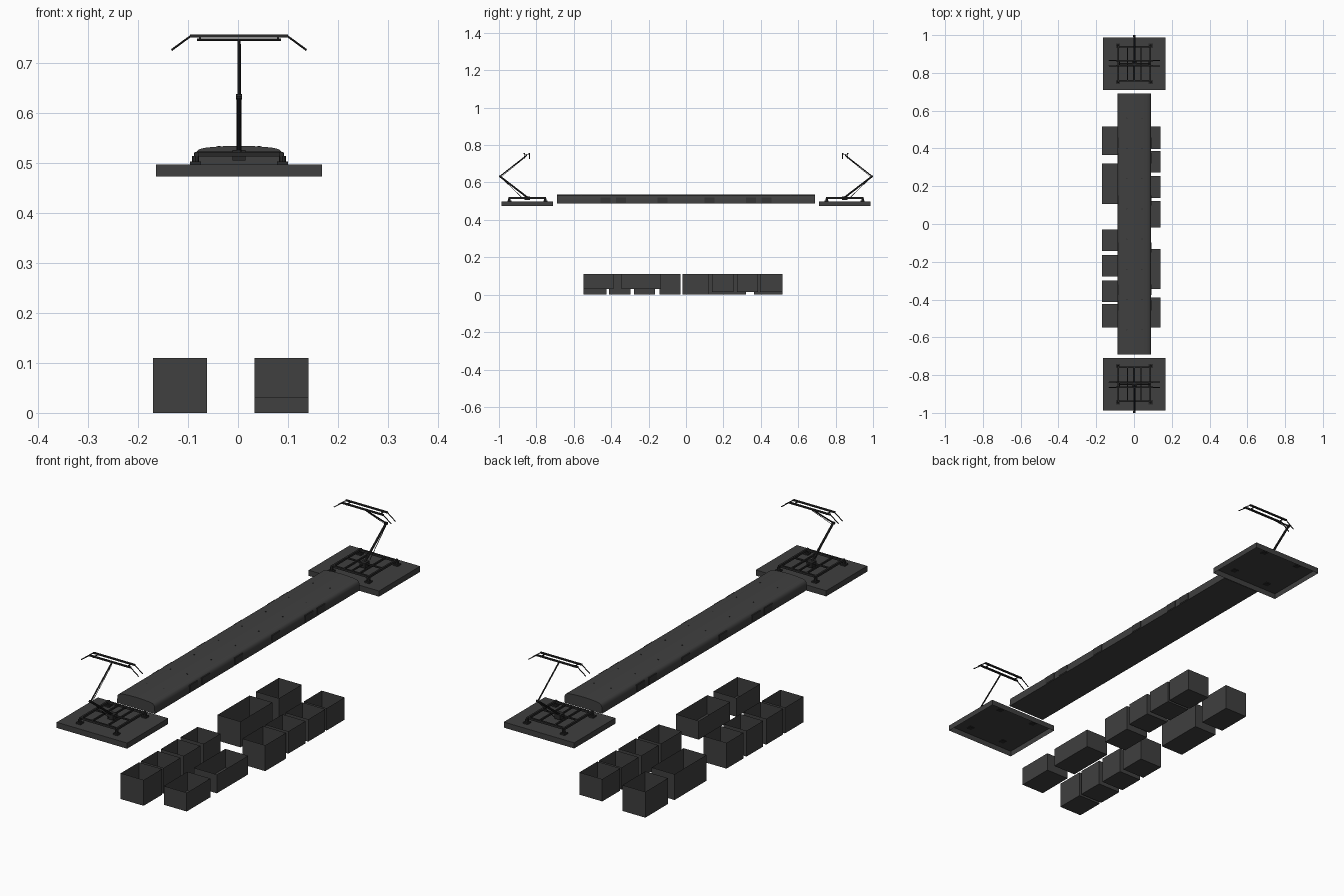
import bpy, bmesh, math
from mathutils import Vector

if "Cube" in bpy.data.objects:
    bpy.data.objects.remove(bpy.data.objects["Cube"])

CX = 0.002  # centre line of the roof equipment


def material(name, v):
    m = bpy.data.materials.new(name)
    m.diffuse_color = (v, v, v, 1)
    m.use_nodes = True
    m.node_tree.nodes["Principled BSDF"].inputs["Base Color"].default_value = m.diffuse_color
    return m


GREY = material("charcoal grey", 0.05)
VENT = material("vent grey", 0.035)
BLACK = material("soft black", 0.022)


def finish(name, bm, mat, recalc=True):
    if recalc:
        bmesh.ops.recalc_face_normals(bm, faces=bm.faces)
    me = bpy.data.meshes.new(name)
    bm.to_mesh(me)
    bm.free()
    me.materials.append(mat)
    ob = bpy.data.objects.new(name, me)
    bpy.context.collection.objects.link(ob)
    return ob


def box(name, x0, x1, y0, y1, z0, z1, mat, open_side=0):
    """Box from bounds; open_side 1 drops the top face, -1 the bottom face."""
    y0, y1 = min(y0, y1), max(y0, y1)
    bm = bmesh.new()
    bmesh.ops.create_cube(bm, size=1)
    for v in bm.verts:
        v.co = ((x0 + x1) / 2 + v.co.x * (x1 - x0),
                (y0 + y1) / 2 + v.co.y * (y1 - y0),
                (z0 + z1) / 2 + v.co.z * (z1 - z0))
    if open_side:
        bm.normal_update()
        gone = [f for f in bm.faces if f.normal.z * open_side > 0.9]
        bmesh.ops.delete(bm, geom=gone, context='FACES')
    return finish(name, bm, mat, not open_side)


def tube(name, points, r, mat, sides=8):
    """Straight round bars joining the points."""
    bm = bmesh.new()
    for a, b in zip(points, points[1:]):
        a, b = Vector(a), Vector(b)
        d = b - a
        M = d.to_track_quat('Z', 'Y').to_matrix().to_4x4()
        M.translation = (a + b) / 2
        bmesh.ops.create_cone(bm, cap_ends=True, segments=sides, radius1=r,
                              radius2=r, depth=d.length, matrix=M)
    return finish(name, bm, mat)


# underfloor boxes, open at the top: y start, y end, bottom
LEFT = [(0.364, 0.517, 0), (0.105, 0.32, 0), (-0.143, -0.03, 0),
        (-0.277, -0.165, 0), (-0.412, -0.298, 0), (-0.547, -0.424, 0)]
RIGHT = [(0.396, 0.517, 0.015), (0.272, 0.386, 0.015), (0.138, 0.253, 0.015),
         (-0.018, 0.122, 0), (-0.344, -0.133, 0.03), (-0.547, -0.388, 0.03)]
for side, x0, x1, rows in (("left", -0.17, -0.062, LEFT), ("right", 0.033, 0.141, RIGHT)):
    for i, (y0, y1, z0) in enumerate(rows):
        box(f"{side}_underfloor_box_{i + 1}", x0, x1, y0, y1, z0, 0.11, GREY, 1)

# long roof fairing with a domed top
half = [(0.089, 0.487), (0.088, 0.514), (0.085, 0.523), (0.079, 0.528),
        (0.065, 0.531), (0.035, 0.5335)]
profile = half + [(0, 0.5345)] + [(-x, z) for x, z in reversed(half)]
bm = bmesh.new()
f = bm.faces.new([bm.verts.new((CX + x, -0.69, z)) for x, z in profile])
ext = bmesh.ops.extrude_face_region(bm, geom=[f])
for v in ext["geom"]:
    if isinstance(v, bmesh.types.BMVert):
        v.co.y = 0.69
roof = finish("roof_fairing", bm, GREY)
bpy.context.view_layer.objects.active = roof
roof.select_set(True)
bpy.ops.object.shade_smooth_by_angle(angle=math.radians(40))
roof.select_set(False)

# side vents and roof bolts
for sx in (-1, 1):
    for y in (-0.43, -0.348, -0.125, 0.125, 0.348, 0.43):
        xs = sorted((CX + sx * 0.086, CX + sx * 0.0905))
        box("roof_side_vent", *xs, y - 0.027, y + 0.027, 0.49, 0.52, VENT)
    for i in range(8):
        y = -0.56 + i * 0.16
        tube("roof_bolt", [(CX + sx * 0.04, y, 0.532), (CX + sx * 0.04, y, 0.5345)],
             0.003, BLACK, 6)


def pantograph(s, end):
    """Platform with a single-arm current collector; s = -1 front, 1 back."""
    yc = s * 0.848

    def P(x, dy, z):  # dy is measured outward from the platform centre
        return (CX + x, yc + s * dy, z)

    def bar(name, x0, x1, d0, d1, z0, z1):
        box(f"{end}_{name}", CX + x0, CX + x1, yc + s * d0, yc + s * d1, z0, z1, BLACK)

    def rod(name, pts, r):
        tube(f"{end}_{name}", [P(*p) for p in pts], r, BLACK)

    box(f"{end}_platform", CX - 0.166, CX + 0.166, s * 0.71, s * 0.987,
        0.473, 0.497, GREY, -1)

    # insulators and base frame
    for sx in (-1, 1):
        for sy in (-1, 1):
            x, d = sx * 0.087, sy * 0.096
            bar("insulator_foot", x - 0.011, x + 0.011, d - 0.011, d + 0.011, 0.494, 0.503)
            rod("insulator", [(x, d, 0.503), (x, d, 0.514)], 0.007)
        bar("frame_side_rail", sx * 0.085 - 0.004, sx * 0.085 + 0.004, -0.1, 0.1, 0.513, 0.522)
        bar("frame_cross_rail", -0.089, 0.089, sx * 0.09 - 0.004, sx * 0.09 + 0.004, 0.513, 0.522)
        bar("frame_inner_rail", sx * 0.036 - 0.003, sx * 0.036 + 0.003, -0.09, 0.09, 0.513, 0.52)
    bar("pivot_block", -0.013, 0.013, -0.015, 0.015, 0.505, 0.526)
    rod("pivot_shaft", [(-0.085, 0, 0.519), (0.085, 0, 0.519)], 0.004)
    rod("damper", [(0, -0.088, 0.518), (0, 0, 0.518)], 0.004)

    # folding arm: lower arm, knee, upper arm and guide rods
    rod("lower_arm", [(0, 0, 0.52), (0, 0.146, 0.632)], 0.0048)
    rod("knee", [(-0.006, 0.147, 0.633), (0.006, 0.147, 0.633)], 0.0055)
    rod("upper_arm", [(0, 0.147, 0.633), (0, 0.004, 0.745)], 0.003)
    rod("lower_guide_rod", [(0.004, 0.03, 0.52), (0.004, 0.138, 0.624)], 0.0013)
    rod("upper_guide_rod", [(0.003, 0.14, 0.63), (0.003, 0.008, 0.738)], 0.001)

    # collector head: two contact strips with drooping horns
    rod("head_shaft", [(-0.084, 0.003, 0.747), (0.084, 0.003, 0.747)], 0.0025)
    for d in (-0.011, 0.017):
        bar("contact_strip", -0.098, 0.098, d - 0.004, d + 0.004, 0.7515, 0.757)
        for sx in (-1, 1):
            rod("horn", [(sx * 0.096, d, 0.7545), (sx * 0.112, d, 0.743),
                         (sx * 0.135, d, 0.726)], 0.002)
    for sx in (-1, 1):
        rod("head_link", [(sx * 0.078, -0.012, 0.751), (sx * 0.078, 0.018, 0.751)], 0.0025)


pantograph(-1, "front")
pantograph(1, "back")
